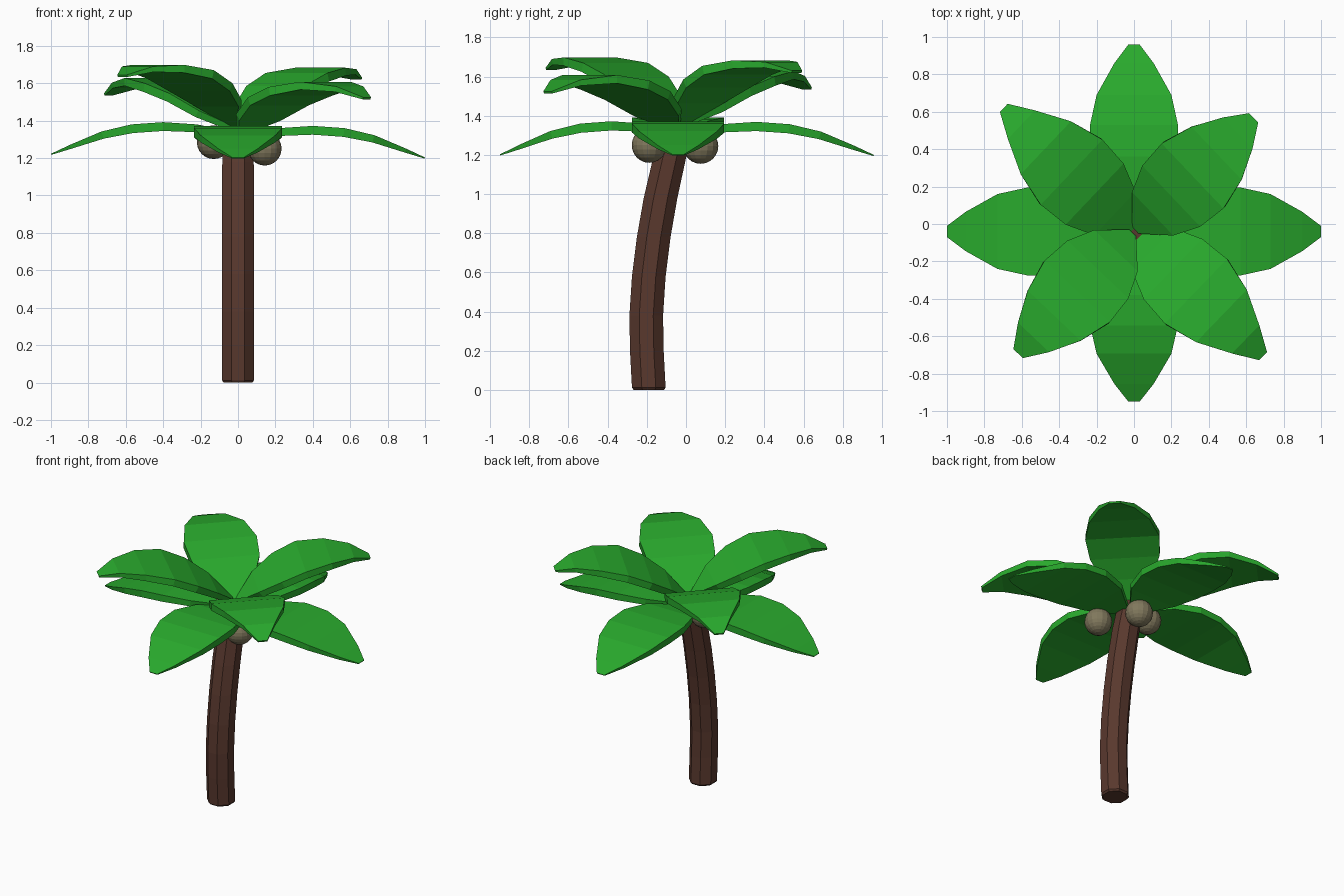
import bpy, bmesh
from math import sin, cos, pi, radians
from mathutils import Matrix, Vector

if "Cube" in bpy.data.objects:
    bpy.data.objects.remove(bpy.data.objects["Cube"])


def material(name, rgb):
    m = bpy.data.materials.new(name)
    m.diffuse_color = (*rgb, 1)
    m.use_nodes = True
    m.node_tree.nodes["Principled BSDF"].inputs["Base Color"].default_value = m.diffuse_color
    return m


GREEN = material("leaf_green", (0.022, 0.40, 0.026))
BROWN = material("bark_brown", (0.10, 0.04, 0.027))
TAN = material("nut_tan", (0.22, 0.19, 0.11))


def finish(bm, name, mat):
    bmesh.ops.recalc_face_normals(bm, faces=bm.faces)
    me = bpy.data.meshes.new(name)
    bm.to_mesh(me)
    bm.free()
    me.materials.append(mat)
    ob = bpy.data.objects.new(name, me)
    bpy.context.collection.objects.link(ob)
    return ob


def loft(name, rings, mat):
    """Skin a row of equal-sized closed rings and cap both ends."""
    bm = bmesh.new()
    rows = [[bm.verts.new(p) for p in r] for r in rings]
    n = len(rows[0])
    for a, b in zip(rows, rows[1:]):
        for i in range(n):
            j = (i + 1) % n
            bm.faces.new((a[i], a[j], b[j], b[i]))
    bm.faces.new(rows[0])
    bm.faces.new(rows[-1])
    return finish(bm, name, mat)


# Trunk: leaning octagonal column (y, z, radius)
path = [(-0.19, 0, 0.083), (-0.19, 0.012, 0.093), (-0.2, 0.2, 0.093),
        (-0.203, 0.38, 0.093), (-0.19, 0.58, 0.093), (-0.165, 0.78, 0.093),
        (-0.13, 0.98, 0.093), (-0.085, 1.18, 0.091), (-0.05, 1.31, 0.085),
        (-0.04, 1.37, 0.06)]
loft("trunk", [[(r * cos((k + 0.5) * pi / 4), y + r * sin((k + 0.5) * pi / 4), z)
                for k in range(8)] for y, z, r in path], BROWN)


# Leaves: profile rows are (distance, top height, half width, thickness)
def leaf(name, profile, angle, base_y=-0.04, lift=0.0, reach=1.0):
    rot = Matrix.Rotation(radians(angle), 3, 'Z')
    rings = []
    for i, (d, z, w, t) in enumerate(profile):
        # thickness direction is perpendicular to the local slope
        p, q = profile[max(i - 1, 0)], profile[min(i + 1, len(profile) - 1)]
        along = Vector((q[0] - p[0], 0, q[1] - p[1])).normalized()
        down = Vector((along.z, 0, -along.x)) * t
        top = Vector((d * reach, 0, z + lift))
        ring = []
        for base, s in ((top, -1), (top, 1), (top + down, 1), (top + down, -1)):
            ring.append(rot @ (base + Vector((0, s * w, 0))) + Vector((0, base_y, 0)))
        rings.append(ring)
    return loft(name, rings, GREEN)


low = [(0.03, 1.32, 0.03, 0.03), (0.22, 1.36, 0.18, 0.042), (0.4, 1.372, 0.235, 0.047),
       (0.57, 1.36, 0.235, 0.047), (0.73, 1.322, 0.2, 0.04),
       (0.9, 1.25, 0.105, 0.022), (1.0, 1.203, 0.03, 0.006)]
flat = [(0.01, 1.35, 0.025, 0.03), (0.14, 1.435, 0.16, 0.042), (0.29, 1.525, 0.225, 0.047),
        (0.46, 1.58, 0.24, 0.047), (0.65, 1.608, 0.195, 0.042),
        (0.83, 1.583, 0.105, 0.03), (0.96, 1.525, 0.03, 0.012)]
steep = [(0.01, 1.39, 0.025, 0.03), (0.14, 1.51, 0.16, 0.042), (0.28, 1.6, 0.225, 0.047),
         (0.44, 1.67, 0.24, 0.047), (0.62, 1.698, 0.195, 0.042),
         (0.78, 1.69, 0.115, 0.03), (0.9, 1.645, 0.035, 0.012)]

leaf("lower_leaf_right", low, 0)
leaf("lower_leaf_back", low, 90, base_y=-0.04, lift=-0.003)
leaf("lower_leaf_left", low, 180, lift=0.02)
leaf("lower_leaf_front", low, 270, base_y=0.0, lift=0.0, reach=0.95)
leaf("upper_leaf_back_right", steep, 43.5, lift=-0.015, reach=0.98)
leaf("upper_leaf_back_left", flat, 136.5, lift=0.02)
leaf("upper_leaf_front_left", steep, 226.5)
leaf("upper_leaf_front_right", flat, 316)

# Coconuts tucked under the crown
for i, c in enumerate([(0.143, -0.187, 1.25), (0.02, 0.075, 1.245), (-0.13, -0.02, 1.285)]):
    bm = bmesh.new()
    bmesh.ops.create_uvsphere(bm, u_segments=16, v_segments=12, radius=0.09,
                              matrix=Matrix.Translation(c))
    finish(bm, f"coconut_{i + 1}", TAN)
